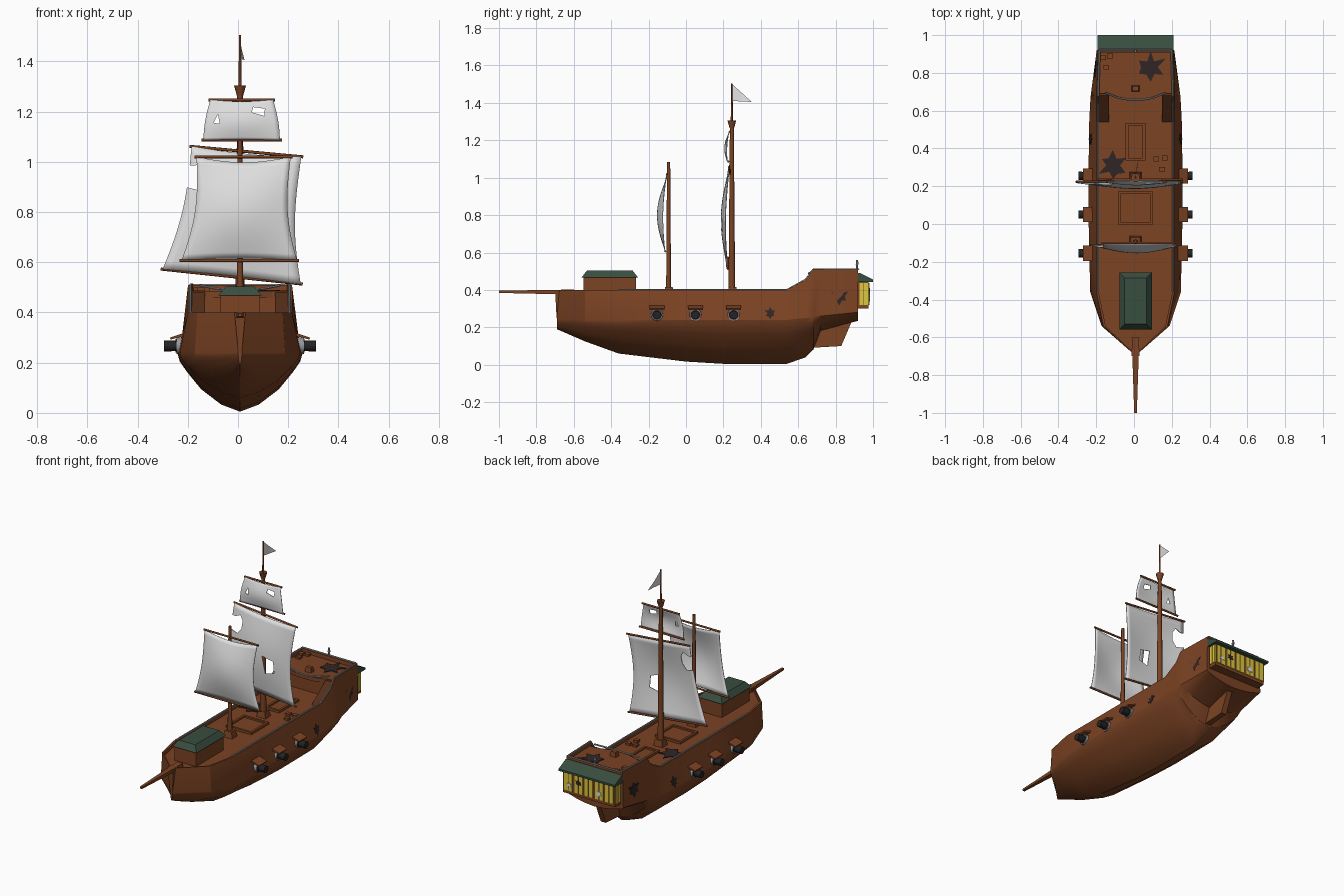
import bpy, bmesh, math, random
from mathutils import Vector

if "Cube" in bpy.data.objects:
    bpy.data.objects.remove(bpy.data.objects["Cube"])

CX = 0.008  # ship centreline


def material(name, rgb):
    m = bpy.data.materials.new(name)
    m.diffuse_color = (*rgb, 1)
    m.use_nodes = True
    m.node_tree.nodes["Principled BSDF"].inputs["Base Color"].default_value = m.diffuse_color
    return m


WOOD = material("brown wood", (0.20, 0.056, 0.017))
DARK_WOOD = material("dark wood", (0.09, 0.027, 0.010))
SAIL = material("sail cloth", (0.75, 0.75, 0.75))
GREEN = material("green roof", (0.040, 0.075, 0.050))
YELLOW = material("yellow glass", (0.72, 0.58, 0.05))
BLACK = material("black iron", (0.017, 0.017, 0.019))
GREY = material("grey metal", (0.30, 0.31, 0.33))
HOLE = material("dark hole", (0.028, 0.018, 0.019))


def mesh(name, verts, faces, mat, smooth=None, dx=CX):
    me = bpy.data.meshes.new(name)
    me.from_pydata([(v[0] + dx, v[1], v[2]) for v in verts], [], faces)
    bm = bmesh.new()
    bm.from_mesh(me)
    bmesh.ops.remove_doubles(bm, verts=bm.verts, dist=1e-5)
    bmesh.ops.recalc_face_normals(bm, faces=bm.faces)
    if smooth:
        for f in bm.faces:
            f.smooth = True
        for e in bm.edges:
            e.smooth = e.calc_face_angle(0) < math.radians(smooth)
    bm.to_mesh(me)
    bm.free()
    me.materials.append(mat)
    ob = bpy.data.objects.new(name, me)
    bpy.context.collection.objects.link(ob)
    return ob


def loft(name, rings, mat, smooth=None, dx=CX):
    n = len(rings[0])
    faces = [(i * n + j, i * n + (j + 1) % n, (i + 1) * n + (j + 1) % n, (i + 1) * n + j)
             for i in range(len(rings) - 1) for j in range(n)]
    faces += [tuple(range(n)), tuple(range((len(rings) - 1) * n, len(rings) * n))]
    return mesh(name, [v for r in rings for v in r], faces, mat, smooth, dx)


def prism(name, pts, d0, d1, mat, place, dx=CX):
    return loft(name, [[place(a, b, d) for a, b in pts] for d in (d0, d1)], mat, None, dx)


def box(name, xs, ys, zs, mat, taper=0):
    rect = lambda z, t: [(xs[0] + t, ys[0] + t, z), (xs[1] - t, ys[0] + t, z),
                         (xs[1] - t, ys[1] - t, z), (xs[0] + t, ys[1] - t, z)]
    return loft(name, [rect(zs[0], 0), rect(zs[1], taper)], mat)


def rod(name, p0, p1, r0, r1, mat, n=10, dx=CX):
    p0, p1 = Vector(p0), Vector(p1)
    q = (p1 - p0).to_track_quat('Z', 'Y')
    ring = lambda p, r: [p + q @ Vector((r * math.cos(2 * math.pi * i / n),
                                         r * math.sin(2 * math.pi * i / n), 0)) for i in range(n)]
    return loft(name, [ring(p0, r0), ring(p1, r1)], mat, 50, dx)


def star(ca, cb, r, seed, n=12):
    rnd = random.Random(seed)
    return [(ca + k * math.cos(i * 2 * math.pi / n), cb + k * math.sin(i * 2 * math.pi / n))
            for i in range(n) for k in [r * (rnd.uniform(.75, 1.1) if i % 2 else rnd.uniform(.4, .6))]]


# Hull stations: y, bulge half-width, bulge z, rail half-width, rail z, keel z, deck z
ST = [(-.69, .008, .24, .008, .40, .19, .375), (-.54, .180, .24, .170, .40, .125, .375),
      (-.36, .240, .24, .207, .40, .06, .375), (0, .248, .24, .207, .40, .017, .375),
      (.20, .250, .24, .207, .40, .005, .375), (.54, .245, .24, .207, .40, .005, .375),
      (.64, .240, .25, .207, .455, .04, .375), (.68, .237, .255, .207, .51, .08, .375),
      (.6805, .237, .255, .207, .51, .08, .485), (.72, .232, .26, .206, .51, .18, .485),
      (.908, .207, .28, .20, .51, .232, .485), (.909, .207, .28, .20, .51, .232, .51),
      (.92, .205, .28, .20, .51, .235, .51)]
LOWER = [(.3, .12), (.62, .38), (.85, .68), (.96, .85), (1, 1)]


def section(y, b, zb, t, top, k, deck):
    inner = max(t - .012, .002)
    half = [(b * fx, k + (zb - k) * fz) for fx, fz in LOWER]
    half += [(t, top), (inner, top), (inner, deck)]
    return [(0, y, k)] + [(x, y, z) for x, z in half] + [(-x, y, z) for x, z in reversed(half)]


loft("hull", [section(*s) for s in ST], WOOD, 28)


def hull_x(y, z):
    for a, c in zip(ST, ST[1:]):
        if a[0] <= y <= c[0]:
            f = (y - a[0]) / (c[0] - a[0])
            b, zb, t, top = [a[i] + (c[i] - a[i]) * f for i in range(1, 5)]
            return b + (t - b) * (z - zb) / (top - zb)


# Thin grey rail lines along the bulwarks and quarterdeck
for s in (1, -1):
    path = [(s * (q[3] - .010), q[0], q[4] + .001) for q in ST if q[0] >= -.36 and q[0] not in (.6805, .909)]
    for a, b in zip(path, path[1:]):
        rod("rail_line", a, b, .005, .005, GREY, 6)
rope = [(.16 * u, .655 + .04 * u * u, .488 + .02 * u * u) for u in (-1, -.6, -.2, .2, .6, 1)]
for a, b in zip(rope, rope[1:]):
    rod("quarterdeck_rope", a, b, .005, .005, GREY, 6)
rod("stern_line", (-.19, .922, .51), (.19, .922, .51), .005, .005, GREY, 6)
prism("quarterdeck_lip", [(-.16, .69), (-.06, .66), (.06, .66), (.16, .69)], .46, .485, WOOD,
      lambda a, b, d: (a, b, d))

# Stairs, rudder, bowsprit and stem
side = lambda a, b, d: (d, a, b)
for s in (1, -1):
    prism("stairs", [(.54, .375), (.69, .375), (.69, .487)], s * .14, s * .195, DARK_WOOD, side)
prism("rudder", [(.66, .09), (.83, .10), (.89, .24), (.68, .20)], -.018, .018, WOOD, side)
square = lambda y, w, z0, z1: [(-w, y, z0), (w, y, z0), (w, y, z1), (-w, y, z1)]
loft("bowsprit", [square(-.60, .020, .375, .402), square(-1, .007, .384, .396)], WOOD)
loft("stem_post", [[(-.022, -.66, .40), (.022, -.66, .40), (.022, -.70, .40), (-.022, -.70, .40)],
                   [(-.008, -.66, .25), (.008, -.66, .25), (.008, -.692, .25), (-.008, -.692, .25)]], WOOD)

# Fore cabin with green roof
box("fore_cabin", (-.077, .077), (-.548, -.267), (.37, .47), WOOD)
box("fore_cabin_roof", (-.086, .086), (-.558, -.257), (.467, .503), GREEN, .028)


# Hatches: frame rim around a lower cover
def hatch(x, y0, y1):
    box("hatch_cover", (-x, x), (y0, y1), (.37, .380), WOOD)
    w = .014
    for s in (1, -1):
        box("hatch_side", sorted((s * x, s * (x - w))), (y0, y1), (.37, .390), WOOD)
    for a, b in ((y0, y0 + w), (y1 - w, y1)):
        box("hatch_end", (-x, x), (a, b), (.37, .390), WOOD)


hatch(.09, -.005, .175)
hatch(.052, .335, .535)

# Stern gallery with windows and sloped roof
box("gallery", (-.185, .185), (.91, .975), (.30, .455), WOOD)
prism("gallery_roof", [(.915, .49), (.93, .49), (1.0, .455), (1.0, .442), (.915, .442)], -.2, .2, GREEN, side)
for i in range(5):
    c = (i - 2) * .073
    for s in (1, -1):
        box("stern_pane", sorted((c + s * .003, c + s * .029)), (.974, .980), (.32, .437), YELLOW)
for c, z, r, m in ((-.07, .36, .025, SAIL), (.075, .39, .025, HOLE), (.14, .36, .02, SAIL)):
    prism("broken_pane", star(c, z, r, 4), .978, .983, m, lambda a, b, d: (a, d, b))
for s in (1, -1):
    for y in (.928, .953):
        box("side_pane", sorted((s * .183, s * .189)), (y, y + .020), (.32, .437), YELLOW)
rod("stern_lantern_post", (0, .915, .50), (0, .915, .54), .006, .006, GREY, 6)
rod("stern_lantern", (0, .915, .535), (0, .915, .56), .009, .006, GREY, 6)

# Cannons, port rings and open lids
for s in (1, -1):
    for y in (-.155, .05, .255):
        rod("cannon", (s * .2, y, .267), (s * .302, y, .267), .020, .022, BLACK, 12)
        rod("port_ring", (s * .23, y, .267), (s * .254, y, .267), .034, .032, GREY, 12)
        rod("port_disc", (s * .24, y, .267), (s * .257, y, .267), .027, .027, BLACK, 12)
        prism("port_lid", [(.225, .306), (.276, .292), (.279, .300), (.225, .318)], y - .04, y + .04, WOOD,
              lambda a, b, d: (s * a, d, b))

# Broken holes in hull and decks
for s in (1, -1):
    for y, z, r, seed in ((.82, .365, .05, 2), (.45, .275, .032, 5)):
        prism("hull_hole", star(y, z, r, seed), -.004, .003, HOLE,
              lambda a, b, d: (s * (hull_x(a, b) + d), a, b))
flat = lambda a, b, d: (a, b, d)
prism("main_deck_hole", star(-.12, .31, .085, 3), .372, .379, HOLE, flat)
prism("quarterdeck_hole", star(.08, .83, .085, 8), .482, .489, HOLE, flat)

# Scattered debris
for x, y, z in ((-.17, .88, .485), (-.135, .89, .485), (-.155, .83, .485), (.11, .345, .375),
                (.14, .29, .375), (.155, .35, .375)):
    box("debris", (x - .015, x + .015), (y - .013, y + .013), (z - .003, z + .014), WOOD)
box("helm_block", (-.022, .022), (.70, .735), (.48, .515), WOOD, .005)

# Masts
for y in (-.085, .255):
    box("mast_step", (-.033, .033), (y - .035, y + .022), (.37, .415), WOOD, .008)
rod("fore_mast", (0, -.093, .37), (0, -.093, 1.085), .014, .009, WOOD)
rod("main_mast", (0, .245, .37), (0, .245, 1.28), .019, .011, WOOD)
rod("crows_nest", (0, .245, 1.265), (0, .245, 1.305), .013, .024, WOOD)
rod("top_pole", (0, .245, 1.30), (0, .245, 1.505), .006, .004, WOOD, 8)
mesh("pennant", [(0, .247, 1.50), (0, .247, 1.41), (.010, .30, 1.408), (.018, .352, 1.405), (.006, .30, 1.452)],
     [(0, 1, 2, 4), (4, 2, 3)], SAIL)


# Billowing sails with torn holes, each hung between two yards
def sail(name, tl, tr, br, bl, y0, belly, pinch, sag, holes=(), n=16):
    verts = []
    for j in range(n + 1):
        v = j / n
        for i in range(n + 1):
            u = i / n
            xl, xr = tl[0] + (bl[0] - tl[0]) * v, tr[0] + (br[0] - tr[0]) * v
            zl, zr = tl[1] + (bl[1] - tl[1]) * v, tr[1] + (br[1] - tr[1]) * v
            x = xl + (xr - xl) * (u + pinch * (.5 - u) * math.sin(math.pi * v))
            z = zl + (zr - zl) * u - sag * math.sin(math.pi * u) * (1 - 1.4 * v)
            y = y0 - belly * math.sin(math.pi * v) * (.35 + .65 * math.sin(math.pi * u)) - .01 * v
            verts.append((x, y, z))
    m = n + 1
    faces = [(j * m + i, j * m + i + 1, (j + 1) * m + i + 1, (j + 1) * m + i)
             for j in range(n) for i in range(n)]
    ob = mesh(name, verts, faces, SAIL, 60, 0)
    ob.modifiers.new("thickness", 'SOLIDIFY').thickness = .004
    for pts in holes:
        cut = prism(name + "_cutter", pts, y0 - .2, y0 + .1, SAIL, lambda a, b, d: (a, d, b), 0)
        cut.hide_render = True
        cut.hide_viewport = True
        mod = ob.modifiers.new("tear", 'BOOLEAN')
        mod.operation, mod.solver, mod.object = 'DIFFERENCE', 'EXACT', cut
    for (a, b, y) in ((tl, tr, y0), (bl, br, y0 - .01)):
        e = .008
        rod(name + "_yard", (a[0] - e, y + .004, a[1]), (b[0] + e, y + .004, b[1]), .006, .006, WOOD, 8, 0)


sail("fore_sail", (-.165, 1.02), (.21, 1.02), (.235, .607), (-.225, .607), -.105, .045, .12, .022)
sail("main_sail", (-.185, 1.062), (.252, 1.02), (.25, .513), (-.30, .573), .230, .035, .10, .01,
     [[(.04, .795), (.115, .775), (.12, .70), (.06, .685)],
      [(-.24, .99), (-.17, .985), (-.135, 1.0), (-.115, .97), (-.12, .92), (-.15, .885), (-.19, .895), (-.24, .91)]])
sail("top_sail", (-.11, 1.247), (.14, 1.247), (.167, 1.087), (-.138, 1.087), .232, .018, -.04, .008,
     [[(-.097, 1.155), (-.073, 1.152), (-.08, 1.19)],
      [(.055, 1.197), (.105, 1.183), (.107, 1.212), (.06, 1.218)]])
